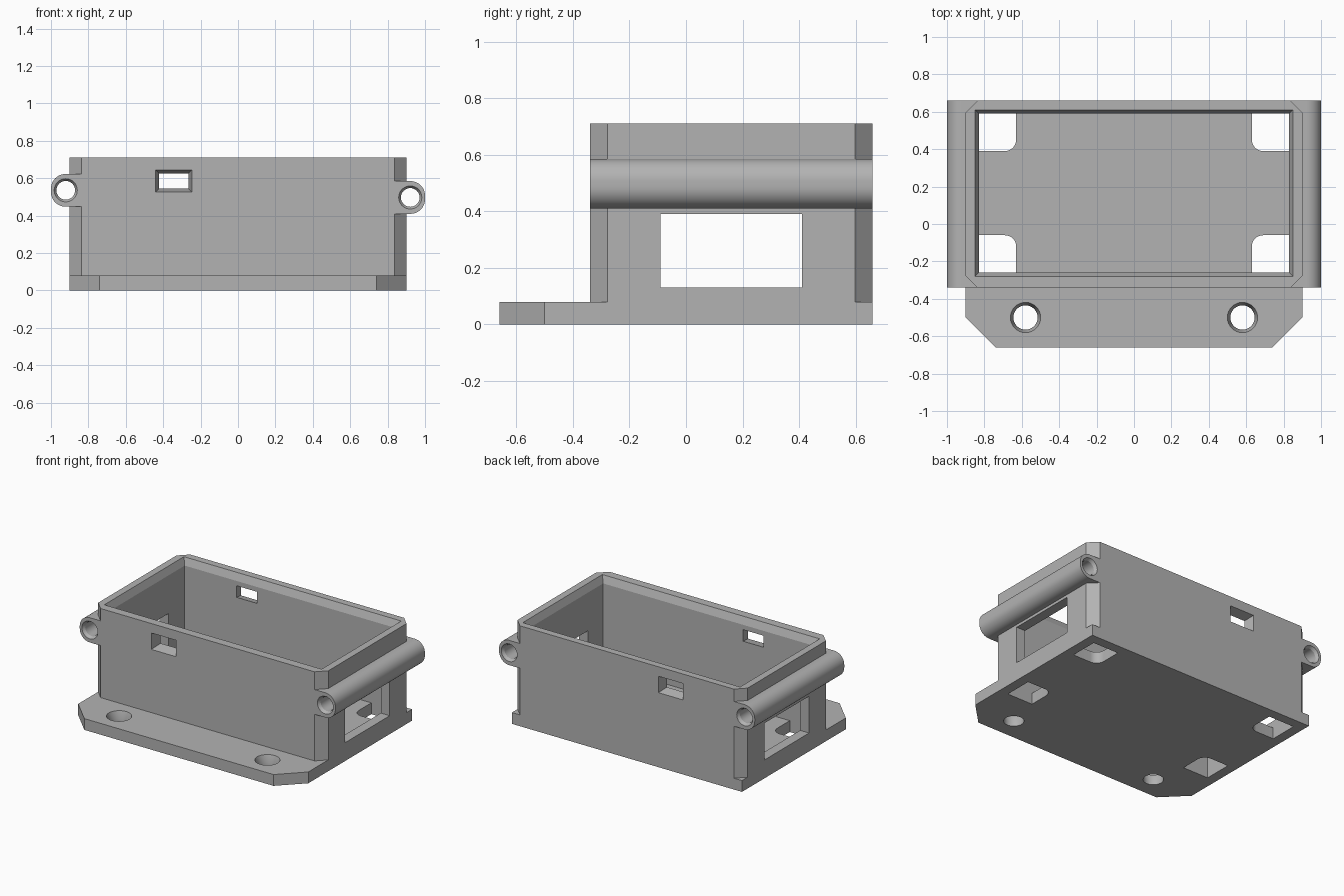
import bpy, bmesh, math
from mathutils import Vector

if "Cube" in bpy.data.objects:
    bpy.data.objects.remove(bpy.data.objects["Cube"])

grey = bpy.data.materials.new("plain_grey")
grey.diffuse_color = (0.45, 0.45, 0.45, 1)
grey.use_nodes = True
grey.node_tree.nodes["Principled BSDF"].inputs["Base Color"].default_value = grey.diffuse_color


def loft(name, rings):
    """Solid through matching rings of points, capped at both ends."""
    bm = bmesh.new()
    loops = [[bm.verts.new(p) for p in ring] for ring in rings]
    n = len(loops[0])
    for a, b in zip(loops, loops[1:]):
        for i in range(n):
            j = (i + 1) % n
            bm.faces.new((a[i], a[j], b[j], b[i]))
    bm.faces.new(loops[0])
    bm.faces.new(loops[-1])
    bmesh.ops.recalc_face_normals(bm, faces=bm.faces[:])
    me = bpy.data.meshes.new(name)
    bm.to_mesh(me)
    bm.free()
    ob = bpy.data.objects.new(name, me)
    bpy.context.collection.objects.link(ob)
    me.materials.append(grey)
    return ob


def prism_z(name, pts, z0, z1):
    return loft(name, [[(x, y, z) for x, y in pts] for z in (z0, z1)])


def rect(x, y0, y1, c=0.0):
    """Rectangle of half width x, with corners cut by c."""
    if c == 0:
        return [(-x, y0), (x, y0), (x, y1), (-x, y1)]
    return [(-x + c, y0), (x - c, y0), (x, y0 + c), (x, y1 - c),
            (x - c, y1), (-x + c, y1), (-x, y1 - c), (-x, y0 + c)]


def arc(cx, cy, r, a0, a1, n):
    return [(cx + r * math.cos(math.radians(a0 + (a1 - a0) * i / n)),
             cy + r * math.sin(math.radians(a0 + (a1 - a0) * i / n))) for i in range(n + 1)]


def combine(body, other, op):
    mod = body.modifiers.new("cut", 'BOOLEAN')
    mod.operation, mod.solver, mod.object = op, 'EXACT', other
    bpy.context.view_layer.objects.active = body
    bpy.ops.object.modifier_apply(modifier=mod.name)
    bpy.data.objects.remove(other)


FRONT, BACK, TOP, BASE = -0.34, 0.66, 0.71, 0.08

# base plate with a bevelled front mounting flange
case = prism_z("case", [(-0.74, -0.66), (0.74, -0.66), (0.90, -0.50), (0.90, BACK),
                        (-0.90, BACK), (-0.90, -0.50)], 0, BASE)

# box walls with cut corners
combine(case, prism_z("walls", rect(0.90, FRONT, BACK, 0.063), BASE - 0.03, TOP), 'UNION')

# side tubes, the left one slightly higher
tubes = ((-1, 0.535), (1, 0.497))
for s, zc in tubes:
    r, h = 0.078, 0.0875
    outline = [(0.838, zc - h)] + arc(1 - r, zc - h + r, r, -90, 0, 12) \
        + arc(1 - r, zc + h - r, r, 0, 90, 12) + [(0.838, zc + h)]
    combine(case, loft("tube", [[(s * x, y, z) for x, z in outline] for y in (FRONT, BACK)]), 'UNION')

# inner cavity with a bevelled rim
rings = [(0.83, -0.26, 0.59, BASE), (0.83, -0.26, 0.59, 0.66),
         (0.85, -0.28, 0.61, TOP), (0.85, -0.28, 0.61, TOP + 0.1)]
combine(case, loft("cavity", [[(x, y, z) for x, y in rect(w, a, b)] for w, a, b, z in rings]),
        'DIFFERENCE')

# bores through the tubes, widened at both ends
for s, zc in tubes:
    steps = [(FRONT - 0.02, 0.062), (FRONT, 0.062), (FRONT + 0.02, 0.05),
             (BACK - 0.02, 0.05), (BACK, 0.062), (BACK + 0.02, 0.062)]
    bore = [[(x, y, z) for x, z in arc(s * 0.921, zc, r, 0, 348.75, 31)] for y, r in steps]
    combine(case, loft("bore", bore), 'DIFFERENCE')

for s in (-1, 1):
    # tapered screw holes in the flange
    steps = [(-0.02, 0.065), (0.03, 0.065), (BASE, 0.081), (BASE + 0.02, 0.081)]
    hole = [[(x, y, z) for x, y in arc(s * 0.58, -0.50, r, 0, 348.75, 31)] for z, r in steps]
    combine(case, loft("screw_hole", hole), 'DIFFERENCE')

    # floor openings with one rounded corner
    for t in (-1, 1):
        mid = 0.165
        pts = [(0.83, 0.425), (0.63, 0.425)] + arc(0.69, 0.285, 0.06, 180, 270, 8) + [(0.83, 0.225)]
        pts = [(s * x, mid + t * y) for x, y in pts]
        combine(case, prism_z("floor_opening", pts, -0.05, BASE + 0.02), 'DIFFERENCE')

    # side windows
    win = [(-0.09, 0.13), (0.41, 0.13), (0.41, 0.39), (-0.09, 0.39)]
    combine(case, loft("side_window", [[(s * x, y, z) for y, z in win] for x in (0.78, 0.95)]),
            'DIFFERENCE')

# latch slots in the front and back walls, narrowing inward
for outer, inner in ((FRONT, -0.26), (BACK, 0.59)):
    d = 0.03 if outer > 0 else -0.03
    slot = []
    for y, g in ((outer + d, 0.0), (outer, 0.0), (inner, 0.017), (inner - d, 0.017)):
        x0, x1, z0, z1 = -0.44 + g, -0.247 - g, 0.527 + g, 0.643 - g
        slot.append([(x0, y, z0), (x1, y, z0), (x1, y, z1), (x0, y, z1)])
    combine(case, loft("latch_slot", slot), 'DIFFERENCE')

# smooth tubes and bores, crisp edges elsewhere
bpy.ops.object.select_all(action='DESELECT')
case.select_set(True)
bpy.context.view_layer.objects.active = case
bpy.ops.object.shade_smooth_by_angle(angle=math.radians(20))
